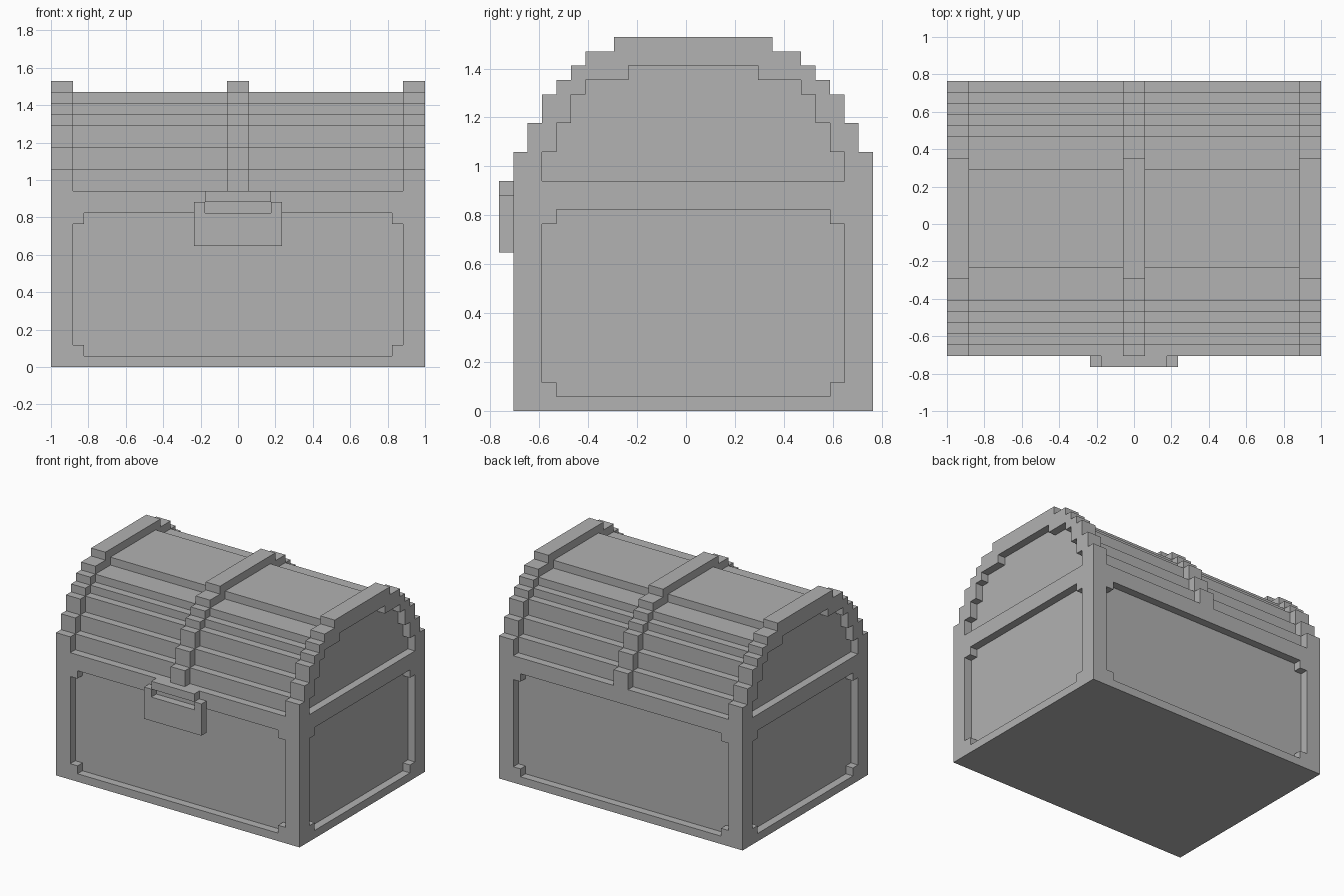
import bpy
import bmesh

cube = bpy.data.objects.get("Cube")
if cube:
    bpy.data.objects.remove(cube, do_unlink=True)

U = 2 / 34      # one grid block
MID = 0.5       # depth centre of the chest body, in blocks

grey = bpy.data.materials.new("plain grey")
grey.use_nodes = True
colour = (0.445, 0.445, 0.445, 1)
grey.diffuse_color = colour
grey.node_tree.nodes["Principled BSDF"].inputs["Base Color"].default_value = colour


def stepped(bottom, steps, centre=0):
    """Symmetric stepped outline; steps are (half width, top height)."""
    side = []
    for half, top in steps:
        side += [(half, bottom), (half, top)]
        bottom = top
    return [(centre + w, z) for w, z in side] + [(centre - w, z) for w, z in reversed(side)]


def prism(name, outline, axis, start, end):
    """Extrude an outline along x or y between two block positions."""
    bm = bmesh.new()

    def place(p, d):
        return [c * U for c in ((d, p[0], p[1]) if axis == "x" else (p[0], d, p[1]))]

    face = bm.faces.new([bm.verts.new(place(p, start)) for p in outline])
    extruded = bmesh.ops.extrude_face_region(bm, geom=[face])["geom"]
    for v in extruded:
        if isinstance(v, bmesh.types.BMVert):
            v.co["xy".index(axis)] = end * U
    bmesh.ops.recalc_face_normals(bm, faces=bm.faces)
    mesh = bpy.data.meshes.new(name)
    bm.to_mesh(mesh)
    bm.free()
    mesh.materials.append(grey)
    obj = bpy.data.objects.new(name, mesh)
    bpy.context.collection.objects.link(obj)
    return obj


def carve(obj, outline, axis, start, end):
    """Cut a recessed panel, then discard the cutter."""
    cutter = prism("panel_cutter", outline, axis, start, end)
    cutter.hide_render = True
    mod = obj.modifiers.new("panel", "BOOLEAN")
    mod.operation = "DIFFERENCE"
    mod.solver = "EXACT"
    mod.object = cutter
    bpy.context.view_layer.objects.active = obj
    bpy.ops.object.modifier_apply(modifier=mod.name)
    bpy.data.objects.remove(cutter, do_unlink=True)


# Base box with a notched recessed panel on each of its four sides
base = prism("chest_base", stepped(0, [(12.5, 16)], MID), "x", -17, 17)
long_panel = stepped(1, [(14, 2), (15, 13), (14, 14)])
short_panel = stepped(1, [(9.5, 2), (10.5, 13), (9.5, 14)], MID)
for start, end in ((-14, -11), (12, 15)):
    carve(base, long_panel, "y", start, end)
for start, end in ((-19, -16), (16, 19)):
    carve(base, short_panel, "x", start, end)

# Stepped lid: raised bands at the ends and middle, planks between them
band = stepped(16, [(12.5, 18), (11.5, 20), (10.5, 22), (9.5, 23),
                    (8.5, 24), (7.5, 25), (5.5, 26)], MID)
planks = stepped(16, [(11.5, 18), (10.5, 20), (9.5, 22), (8.5, 23),
                      (7.5, 24), (4.5, 25)], MID)
end_panel = stepped(15, [(10.5, 18), (9.5, 20), (8.5, 22), (7.5, 23), (4.5, 24)], MID)
prism("lid_planks", planks, "x", -15, 15)
prism("lid_middle_band", band, "x", -1, 1)
for name, s in (("left", 1), ("right", -1)):
    end_band = prism("lid_end_band_" + name, band, "x", 15 * s, 17 * s)
    carve(end_band, end_panel, "x", 16 * s, 19 * s)

# Lock plate with a notch below the latch
prism("lock_plate", [(-4, 11), (4, 11), (4, 15), (3, 15), (3, 14),
                     (-3, 14), (-3, 15), (-4, 15)], "y", -13, -12)
prism("lock_latch", stepped(15, [(3, 16)]), "y", -13, -12)
